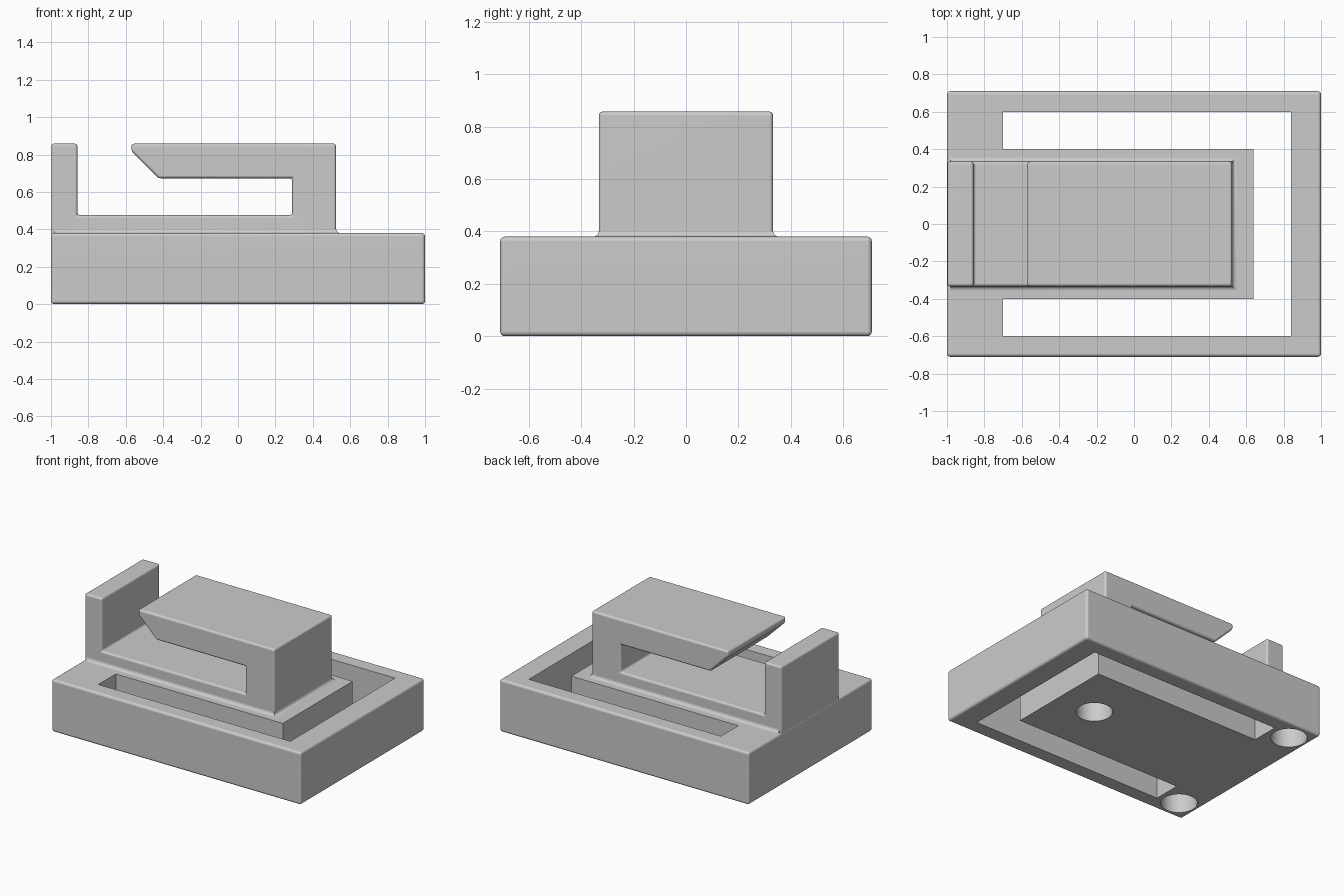
import bpy, bmesh, math

if "Cube" in bpy.data.objects:
    bpy.data.objects.remove(bpy.data.objects["Cube"])

grey = bpy.data.materials.new("light grey")
grey.diffuse_color = (0.6, 0.6, 0.6, 1)
grey.use_nodes = True
grey.node_tree.nodes["Principled BSDF"].inputs["Base Color"].default_value = grey.diffuse_color


def make_object(name, bm):
    bmesh.ops.recalc_face_normals(bm, faces=bm.faces[:])
    mesh = bpy.data.meshes.new(name)
    bm.to_mesh(mesh)
    bm.free()
    mesh.materials.append(grey)
    ob = bpy.data.objects.new(name, mesh)
    bpy.context.collection.objects.link(ob)
    return ob


def prism(points, shift):
    """Closed polygon extruded along a vector."""
    bm = bmesh.new()
    face = bm.faces.new([bm.verts.new(p) for p in points])
    new = bmesh.ops.extrude_face_region(bm, geom=[face], use_keep_orig=True)["geom"]
    bmesh.ops.translate(bm, vec=shift, verts=[g for g in new if isinstance(g, bmesh.types.BMVert)])
    bmesh.ops.recalc_face_normals(bm, faces=bm.faces[:])
    return bm


def round_edges(bm, edges, radius):
    bmesh.ops.bevel(bm, geom=edges, offset=radius, segments=4, profile=0.5,
                    affect='EDGES', clamp_overlap=True)


def smooth(ob):
    bpy.ops.object.select_all(action='DESELECT')
    ob.select_set(True)
    bpy.context.view_layer.objects.active = ob
    bpy.ops.object.shade_smooth_by_angle(angle=math.radians(32))
    mod = ob.modifiers.new("flat faces", 'WEIGHTED_NORMAL')
    mod.keep_sharp = True


# Base block with rounded outer edges
TOP = 0.38
bm = prism([(-1, -0.71, 0), (1, -0.71, 0), (1, 0.71, 0), (-1, 0.71, 0)], (0, 0, TOP))
round_edges(bm, bm.edges[:], 0.018)
base = make_object("base", bm)

# U-shaped slot that leaves a tongue in the base
slot = [(-0.7, -0.6), (0.84, -0.6), (0.84, 0.6), (-0.7, 0.6),
        (-0.7, 0.4), (0.64, 0.4), (0.64, -0.4), (-0.7, -0.4)]
cutters = [make_object("slot_cutter", prism([(x, y, -0.2) for x, y in slot], (0, 0, 0.8)))]

# Blind round holes in the underside
for i, (x, y) in enumerate([(0.34, 0), (-0.855, 0.56), (-0.855, -0.56)]):
    ring = [(x + 0.12 * math.cos(a), y + 0.12 * math.sin(a), -0.2)
            for a in (math.tau * k / 40 for k in range(40))]
    cutters.append(make_object(f"hole_cutter_{i + 1}", prism(ring, (0, 0, 0.4))))

bpy.context.view_layer.objects.active = base
for cutter in cutters:
    mod = base.modifiers.new("cut", 'BOOLEAN')
    mod.operation = 'DIFFERENCE'
    mod.solver = 'EXACT'
    mod.object = cutter
    bpy.ops.object.modifier_apply(modifier=mod.name)
for cutter in cutters:
    bpy.data.objects.remove(cutter)
smooth(base)

# Clip: end wall, floor plate, post and overhanging arm in one side profile
LEFT, RIGHT, HALF = -0.998, 0.525, 0.333
profile = [(LEFT, 0.35), (RIGHT, 0.35), (RIGHT, 0.858), (-0.57, 0.858), (-0.57, 0.818),
           (-0.425, 0.673), (0.29, 0.673), (0.29, 0.476), (-0.858, 0.476),
           (-0.858, 0.858), (LEFT, 0.858)]
bm = prism([(x, -HALF, z) for x, z in profile], (0, 2 * HALF, 0))
round_edges(bm, [e for e in bm.edges if max(v.co.z for v in e.verts) > 0.36], 0.015)
clip = make_object("clip", bm)
smooth(clip)

# Concave fillet where the clip meets the base
R, STEPS = 0.022, 5
bm = bmesh.new()
rings = []
for k in range(STEPS + 1):
    a = math.pi / 2 * k / STEPS
    out, z = R * (1 - math.sin(a)), TOP + R * (1 - math.cos(a))
    x, y = RIGHT + out, HALF + out
    rings.append([bm.verts.new(p) for p in
                  [(-0.982, -y, z), (x, -y, z), (x, y, z), (-0.982, y, z)]])
for low, high in zip(rings, rings[1:]):
    for i in range(4):
        j = (i + 1) % 4
        bm.faces.new([low[i], low[j], high[j], high[i]])
bm.faces.new(rings[0][::-1])
bm.faces.new(rings[-1])
smooth(make_object("clip_fillet", bm))
